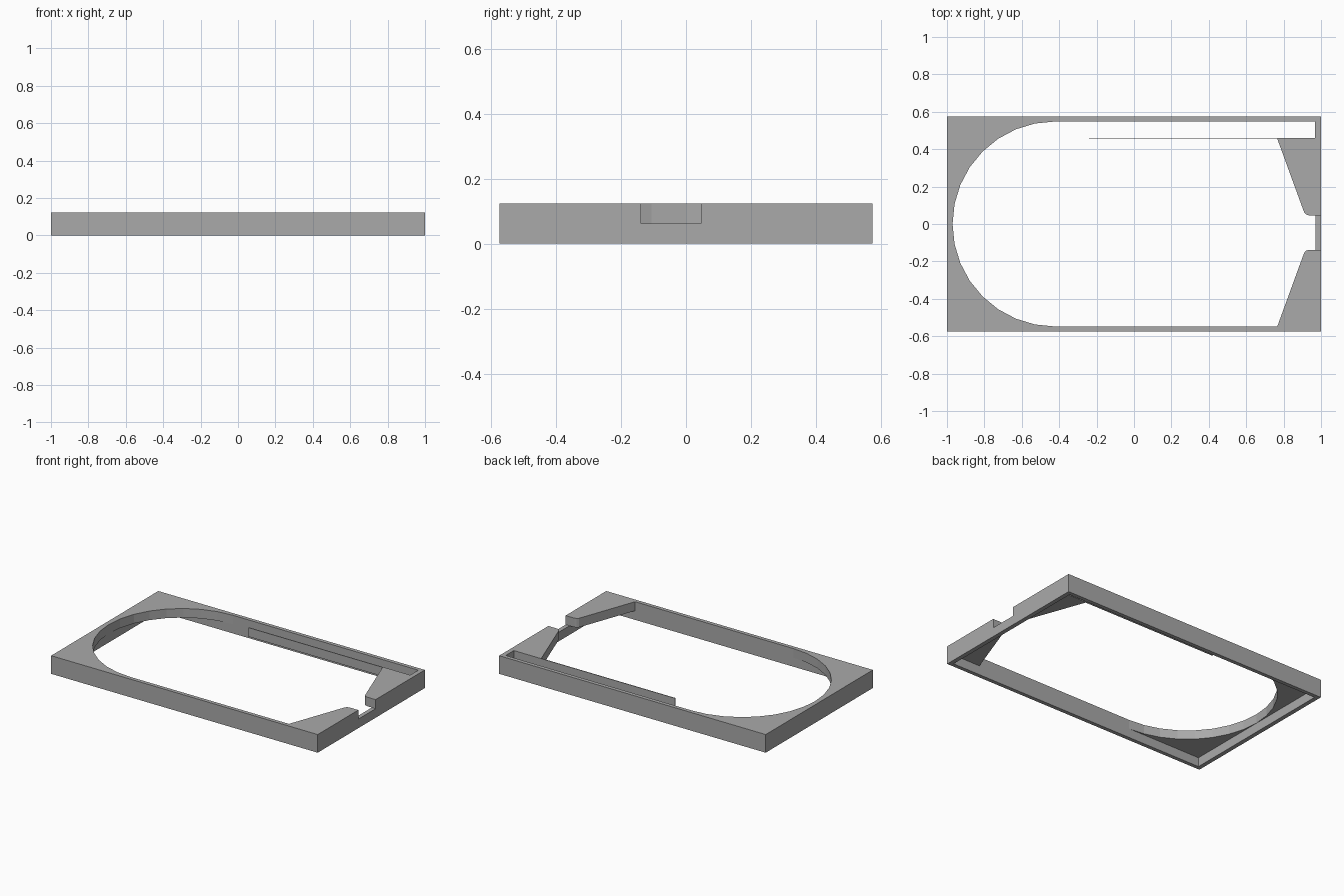
import bpy, bmesh
from math import sin, cos, pi

default = bpy.data.objects.get("Cube")
if default:
    bpy.data.objects.remove(default, do_unlink=True)

HALF_X, HALF_Y, HEIGHT = 1.0, 0.574, 0.123
IN_X, IN_Y = 0.971, 0.548        # inner faces of the outer walls
PLATE_Z = HEIGHT / 2             # underside of the top plate
MID_Y = -0.046                   # centre line of the notch and the tapered corners
BLADE_Y = 2 * MID_Y + IN_Y       # inner face of the thin blade
BLADE_TOP = BLADE_Y + 0.005

grey = bpy.data.materials.new("mid_grey")
grey.use_nodes = True
colour = (0.4, 0.4, 0.4, 1)
grey.diffuse_color = colour
grey.node_tree.nodes["Principled BSDF"].inputs["Base Color"].default_value = colour


def prism(name, outline, z0, z1):
    """Extrude a flat outline from z0 to z1."""
    bm = bmesh.new()
    face = bm.faces.new([bm.verts.new((x, y, z0)) for x, y in outline])
    new = bmesh.ops.extrude_face_region(bm, geom=[face])["geom"]
    bmesh.ops.translate(bm, vec=(0, 0, z1 - z0),
                        verts=[v for v in new if isinstance(v, bmesh.types.BMVert)])
    bmesh.ops.recalc_face_normals(bm, faces=bm.faces)
    mesh = bpy.data.meshes.new(name)
    bm.to_mesh(mesh)
    bm.free()
    mesh.materials.append(grey)
    obj = bpy.data.objects.new(name, mesh)
    bpy.context.collection.objects.link(obj)
    return obj


def rectangle(hx, hy):
    return [(-hx, -hy), (hx, -hy), (hx, hy), (-hx, hy)]


def cut(target, cutter):
    """Subtract the cutter and remove it."""
    mod = target.modifiers.new("cut", "BOOLEAN")
    mod.operation, mod.solver, mod.object = "DIFFERENCE", "EXACT", cutter
    cutter.hide_render = True
    bpy.context.view_layer.objects.active = target
    bpy.ops.object.modifier_apply(modifier=mod.name)
    bpy.data.objects.remove(cutter, do_unlink=True)


# Tapered corner edge with a rounded nose, running out through the notch
taper = [(0.766, BLADE_Y), (0.905, 0.075), (0.91, 0.062),
         (0.92, 0.051), (0.935, 0.0465), (1.2, 0.0465)]
lower_taper = [(x, 2 * MID_Y - y) for x, y in reversed(taper)]

# Round end of the opening
arc_x = IN_Y - 0.97
arc = [(arc_x - IN_Y * sin(pi * i / 16), -IN_Y * cos(pi * i / 16)) for i in range(17)]

# Slot between the long wall and the blade
slot = [(0.969, IN_Y), (0.969, BLADE_TOP), (-0.24, BLADE_TOP), (-0.24, BLADE_Y)]

# Frame: hollow underneath, open through the top plate
frame = prism("frame", rectangle(HALF_X, HALF_Y), 0, HEIGHT)
cut(frame, prism("pocket_cutter", rectangle(IN_X, IN_Y), -0.1, PLATE_Z))
cut(frame, prism("opening_cutter", lower_taper + arc + slot + taper, PLATE_Z, 0.3))
